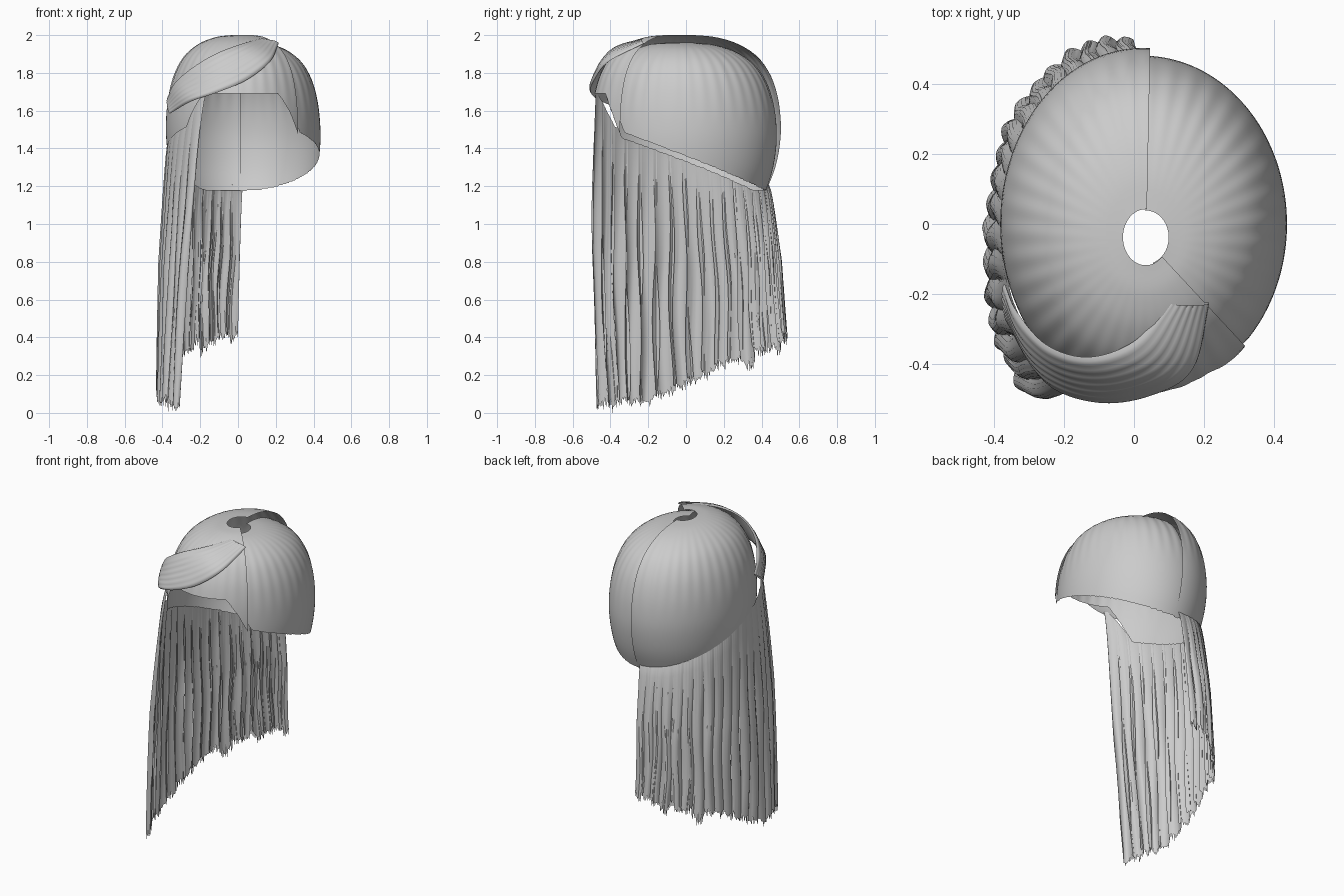
import bpy, math, random
from mathutils import Vector

if "Cube" in bpy.data.objects:
    bpy.data.objects.remove(bpy.data.objects["Cube"])

random.seed(4)
CROWN = Vector((0.035, -0.045))


def curve(points, t):
    """Smooth interpolation through evenly spaced points, t in 0..1."""
    p = [Vector(q) for q in points]
    p = [2 * p[0] - p[1]] + p + [2 * p[-1] - p[-2]]
    x = min(max(t, 0), 1) * (len(p) - 3)
    i = min(int(x), len(p) - 4)
    f = x - i
    a, b, c, d = p[i:i + 4]
    return 0.5 * (2 * b + (c - a) * f + (2 * a - 5 * b + 4 * c - d) * f * f
                  + (3 * b - a - 3 * c + d) * f ** 3)


def add_grid(verts, faces, rows):
    base, n = len(verts), len(rows[0])
    for r in rows:
        verts.extend(r)
    for i in range(len(rows) - 1):
        for j in range(n - 1):
            k = base + i * n + j
            faces.append((k, k + 1, k + n + 1, k + n))


def make(name, verts, faces, angle=50):
    me = bpy.data.meshes.new(name)
    me.from_pydata([tuple(v) for v in verts], [], faces)
    me.update()
    ob = bpy.data.objects.new(name, me)
    bpy.context.collection.objects.link(ob)
    bpy.ops.object.select_all(action='DESELECT')
    ob.select_set(True)
    bpy.context.view_layer.objects.active = ob
    bpy.ops.object.shade_smooth_by_angle(angle=math.radians(angle))
    return ob


# Dome profile: (fraction of plan radius, height)
PROFILE = [(.16, 2.0), (.36, 1.99), (.57, 1.957), (.76, 1.893), (.89, 1.80),
           (.965, 1.69), (1.0, 1.57), (1.0, 1.45), (.955, 1.31), (.86, 1.17)]
SAMPLES = [curve(PROFILE, i / 200) for i in range(201)]


def profile_t(z):
    return min(range(201), key=lambda i: abs(SAMPLES[i].y - z)) / 200


def dome_point(a, t, rx=.405, ry=.5, drop=0.0):
    f, z = curve(PROFILE, t)
    f *= 1 + .004 * math.sin(38 * a) * math.sin(min(t * 1.5, 1) * math.pi)
    e = Vector((.025 + rx * math.cos(a), ry * math.sin(a)))
    p = CROWN.lerp(e, f)
    return Vector((p.x, p.y, z - drop))


def rim_height(a, lower=0.0):
    """Slanted lower rim, stepping up to the hairline over the forehead."""
    y = .5 * math.sin(a)
    z = 1.36 - .366 * y - lower
    if y < -.34:
        k = min((-.34 - y) / .10, 1)
        z += (1.69 - z) * k
    return max(z, 1.175)


def shell(name, a0, a1, rx, ry, drop, lower=0.0):
    verts, faces, rows = [], [], []
    n = 180
    for i in range(n + 1):
        a = math.radians(a0 + (a1 - a0) * i / n)
        end = profile_t(rim_height(a, lower) + drop)
        rows.append([dome_point(a, end * j / 30, rx, ry, drop) for j in range(31)])
    add_grid(verts, faces, rows)
    make(name, verts, faces)


# Two overlapping halves of the cap
shell("long_side_cap", 87, 316, .405, .5, 0, .03)
shell("short_side_cap", -72, 92, .41, .478, .04)

# Long hair: overlapping wavy cards hanging from the cap rim
BOTTOM = [(.0, .52, .40), (-.12, .505, .37), (-.23, .435, .31), (-.33, .315, .27),
          (-.385, .17, .21), (-.405, .0, .13), (-.405, -.2, .06), (-.37, -.35, .05),
          (-.31, -.465, .05)]


def hair_point(u, s, tip):
    a = math.radians(90 + 151 * u)
    z0 = rim_height(a) + .03
    f, _ = curve(PROFILE, profile_t(z0))
    top = CROWN.lerp(Vector((.025 + .405 * math.cos(a), .5 * math.sin(a))), f)
    # the front locks sit proud of the cap
    top.y -= .06 * max(0, (u - .72) / .28)
    b = curve(BOTTOM, u)
    k = s ** .65
    sag = .025 * max(0, (u - .72) / .28) * math.sin(math.pi * s)
    return Vector((top.x + (b.x - top.x) * k, top.y + (b.y - top.y) * k - sag,
                   z0 + (b.z + tip - z0) * s))


verts, faces = [], []
COUNT, COLS, ROWS = 18, 16, 28
for c in range(COUNT):
    mid = (c + .5) / COUNT
    half = .62 / COUNT
    phase, depth = random.uniform(0, 6.28), random.uniform(.016, .03)
    lock_tip = random.uniform(-.03, .03)
    rows = []
    for i in range(COLS + 1):
        q = 2 * i / COLS - 1
        tip = lock_tip + .03 * q * q + (0 if i % 2 else .03) + random.uniform(-.035, .01)
        row = []
        for j in range(ROWS + 1):
            s = j / ROWS
            sway = .007 * math.sin(8 * s + phase) * min(1, 2 * s)
            u = min(max(mid + half * q + sway, 0), 1)
            p = hair_point(u, s, tip)
            out = Vector((p.x - .05, p.y * .8, 0)).normalized()
            bulge = depth * (1 - q * q) - .008 * max(q, 0)
            p += out * bulge * min(1, .1 + 1.8 * s)
            p.z = max(p.z, 0)
            row.append(p)
        rows.append(row)
    add_grid(verts, faces, rows)
low = min(v.z for v in verts)
for v in verts:                       # let the longest tips touch the floor
    v.z -= low * max(0, 1 - v.z)
make("long_hair", verts, faces)

# Swept fringe: ribbed lens-shaped loft between an upper and a lower edge
UPPER = [(.10, -.225, 1.975), (.0, -.335, 1.945), (-.13, -.38, 1.895),
         (-.25, -.345, 1.82), (-.335, -.25, 1.74), (-.37, -.17, 1.67)]
LOWER = [(.215, -.225, 1.955), (.17, -.41, 1.86), (.05, -.485, 1.765),
         (-.1, -.505, 1.70), (-.245, -.45, 1.65), (-.36, -.28, 1.585)]
verts, faces, rows = [], [], []
for i in range(41):
    s = i / 40
    up, lo = curve(UPPER, s), curve(LOWER, s)
    ring = []
    thick = .028 * min(1, .5 + 2 * s) * min(1, .4 + 2.5 * (1 - s))
    for j in range(57):
        w = j / 28
        front = w <= 1
        w = w if front else 2 - w
        p = up.lerp(lo, w)
        out = (p - Vector((.02, 0, 1.6))).normalized()
        h = math.sqrt(max(0, 1 - (2 * w - 1) ** 2))
        rib = .003 * abs(math.sin(w * math.pi * 7))
        ring.append(p + out * h * ((thick + rib) if front else -.004))
    rows.append(ring)
add_grid(verts, faces, rows)
make("swept_fringe", verts, faces)
